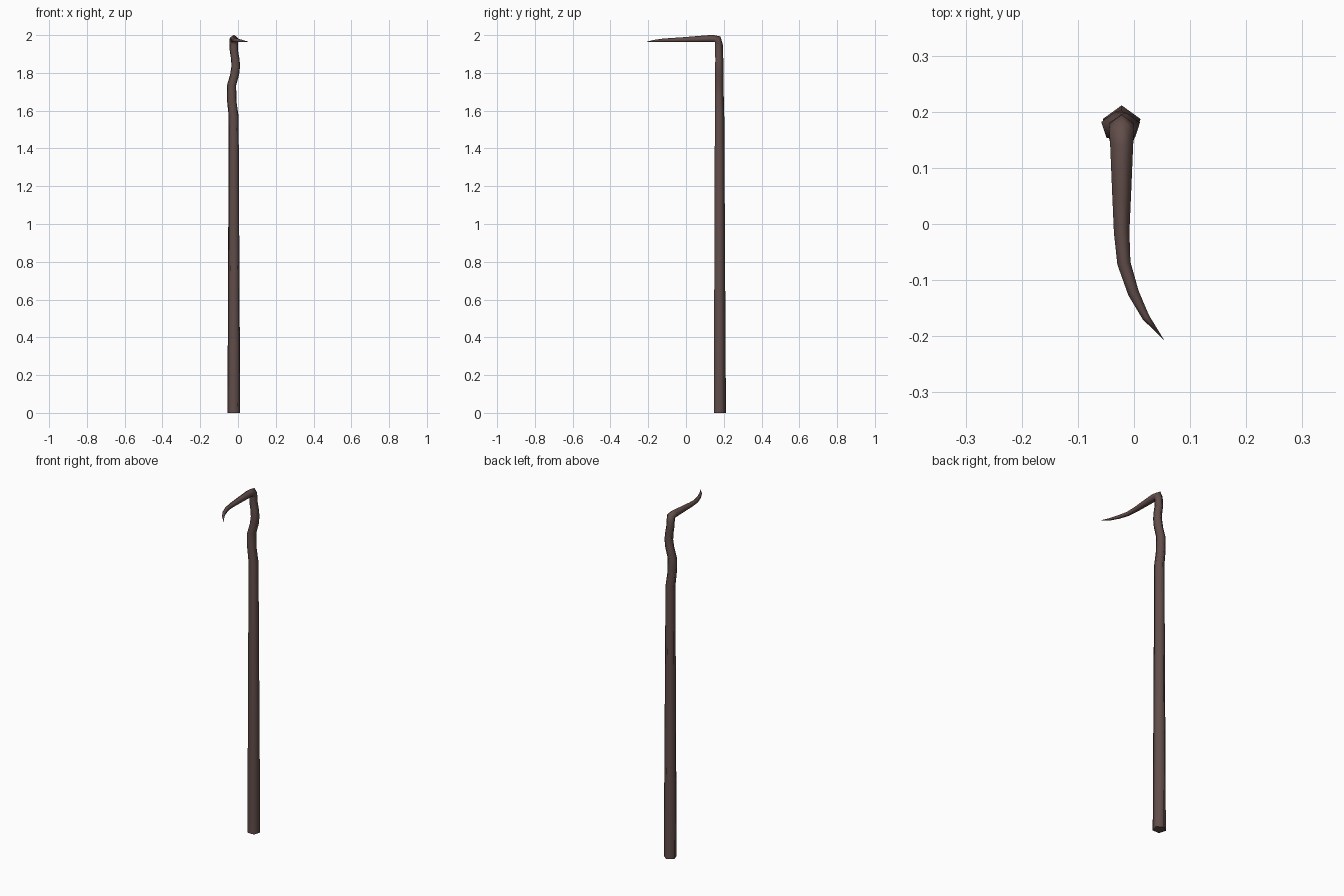
import bpy, bmesh
from math import radians, cos, sin, pi
from mathutils import Vector

if "Cube" in bpy.data.objects:
    bpy.data.objects.remove(bpy.data.objects["Cube"])

SIDES = 5


def ring(bm, centre, r, pitch=0, yaw=0):
    """Pentagon section; pitch tips it from upright to forward, yaw turns it sideways."""
    p, w = radians(pitch), radians(yaw)
    side = Vector((cos(w), sin(w), 0))
    fwd = Vector((sin(w), -cos(w), 0))
    apex = -fwd * cos(p) + Vector((0, 0, 1)) * sin(p)
    return [bm.verts.new(Vector(centre) + r * (cos(a) * apex + sin(a) * side))
            for a in (2 * pi * i / SIDES for i in range(SIDES))]


def bridge(bm, a, b):
    for i in range(SIDES):
        j = (i + 1) % SIDES
        bm.faces.new((a[i], a[j], b[j], b[i]))


bm = bmesh.new()

# Straight shaft, crooked neck: x, y, z, radius
shaft = [(-.022, .176, 0, .0355), (-.023, .175, 1.57, .0275),
         (-.033, .174, 1.65, .026), (-.034, .174, 1.735, .0255),
         (-.018, .174, 1.79, .025), (-.012, .174, 1.835, .024),
         (-.014, .174, 1.87, .0235), (-.022, .173, 1.92, .023),
         (-.022, .172, 1.95, .0228)]
rings = [ring(bm, s[:3], s[3]) for s in shaft]

# Mitred corner
rings.append(ring(bm, (-.022, .166, 1.976), .0235, 45))

# Curved hook: x, y, radius, yaw (flat underside)
hook = [(-.022, .14, .0215, 0), (-.022, .06, .018, 0), (-.022, -.015, .0145, 3),
        (-.018, -.07, .0125, 12), (-.001, -.123, .0105, 22),
        (.021, -.166, .007, 33)]
rings += [ring(bm, (x, y, 1.9625 + .81 * r), r, 90, w) for x, y, r, w in hook]
for a, b in zip(rings, rings[1:]):
    bridge(bm, a, b)

# Pointed tip and foot cap
tip = bm.verts.new((.055, -.209, 1.965))
for i in range(SIDES):
    bm.faces.new((rings[-1][i], rings[-1][(i + 1) % SIDES], tip))
bm.faces.new(rings[0])
bmesh.ops.recalc_face_normals(bm, faces=bm.faces)

mesh = bpy.data.meshes.new("hooked_staff")
bm.to_mesh(mesh)
bm.free()
staff = bpy.data.objects.new("hooked_staff", mesh)
bpy.context.collection.objects.link(staff)

# Dark brown wood
wood = bpy.data.materials.new("dark_wood")
wood.diffuse_color = (.12, .075, .068, 1)
wood.use_nodes = True
wood.node_tree.nodes["Principled BSDF"].inputs["Base Color"].default_value = wood.diffuse_color
mesh.materials.append(wood)

bpy.context.view_layer.objects.active = staff
staff.select_set(True)
bpy.ops.object.shade_smooth_by_angle(angle=radians(80))
